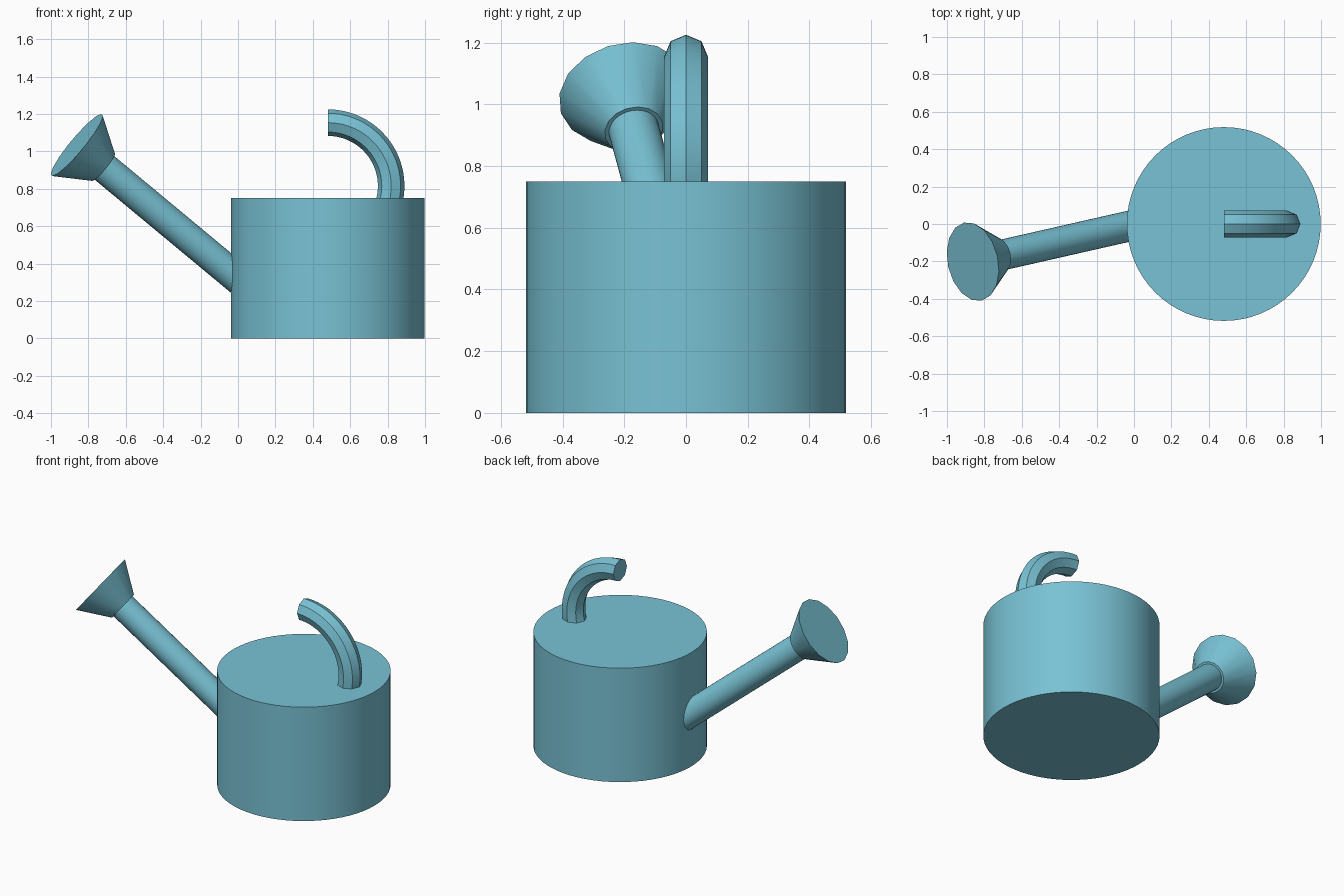
import bpy
import bmesh
from math import cos, sin, radians
from mathutils import Vector

cube = bpy.data.objects.get("Cube")
if cube:
    bpy.data.objects.remove(cube, do_unlink=True)

# One material for the whole can
blue = bpy.data.materials.new("soft blue")
blue.use_nodes = True
colour = (0.19, 0.54, 0.66, 1)
blue.diffuse_color = colour
blue.node_tree.nodes["Principled BSDF"].inputs["Base Color"].default_value = colour


def finish(name, bm):
    """Turn a bmesh into a named object, smooth with sharp creases."""
    bmesh.ops.recalc_face_normals(bm, faces=bm.faces)
    mesh = bpy.data.meshes.new(name)
    bm.to_mesh(mesh)
    bm.free()
    mesh.materials.append(blue)
    obj = bpy.data.objects.new(name, mesh)
    bpy.context.collection.objects.link(obj)
    bpy.ops.object.select_all(action='DESELECT')
    obj.select_set(True)
    bpy.context.view_layer.objects.active = obj
    bpy.ops.object.shade_smooth_by_angle(angle=radians(30))
    return obj


def tapered_tube(name, start, end, r_start, r_end, sides):
    """Capped cylinder or cone between two points."""
    start, end = Vector(start), Vector(end)
    axis = end - start
    bm = bmesh.new()
    bmesh.ops.create_cone(bm, cap_ends=True, segments=sides, radius1=r_start,
                          radius2=r_end, depth=axis.length)
    turn = axis.to_track_quat('Z', 'Y').to_matrix()
    bmesh.ops.rotate(bm, verts=bm.verts, matrix=turn)
    bmesh.ops.translate(bm, verts=bm.verts, vec=(start + end) / 2)
    return finish(name, bm)


# Body
tapered_tube("body", (0.48, 0, 0), (0.48, 0, 0.75), 0.518, 0.518, 64)

# Spout and flared rose share one axis
aim = Vector((-1, -0.227, 0.83)).normalized()
neck = Vector((-0.72, -0.169, 0.917))
tapered_tube("spout", neck - aim * 1.1, neck + aim * 0.02, 0.082, 0.082, 32)
tapered_tube("rose", neck, neck + aim * 0.187, 0.096, 0.214, 16)

# Handle: octagonal section swept round an arc that sinks into the body
bm = bmesh.new()
section = []
for i in range(8):
    a = radians(45 * i)
    section.append(bm.verts.new((0.48, 0.071 * sin(a), 1.154 + 0.071 * cos(a))))
bm.faces.new(section)
edges = [e for e in bm.edges]
swept = bmesh.ops.spin(bm, geom=edges, cent=(0.48, 0, 0.815), axis=(0, 1, 0),
                       angle=radians(130), steps=26)
end_edges = [g for g in swept["geom_last"] if isinstance(g, bmesh.types.BMEdge)]
bmesh.ops.contextual_create(bm, geom=end_edges)
finish("handle", bm)
